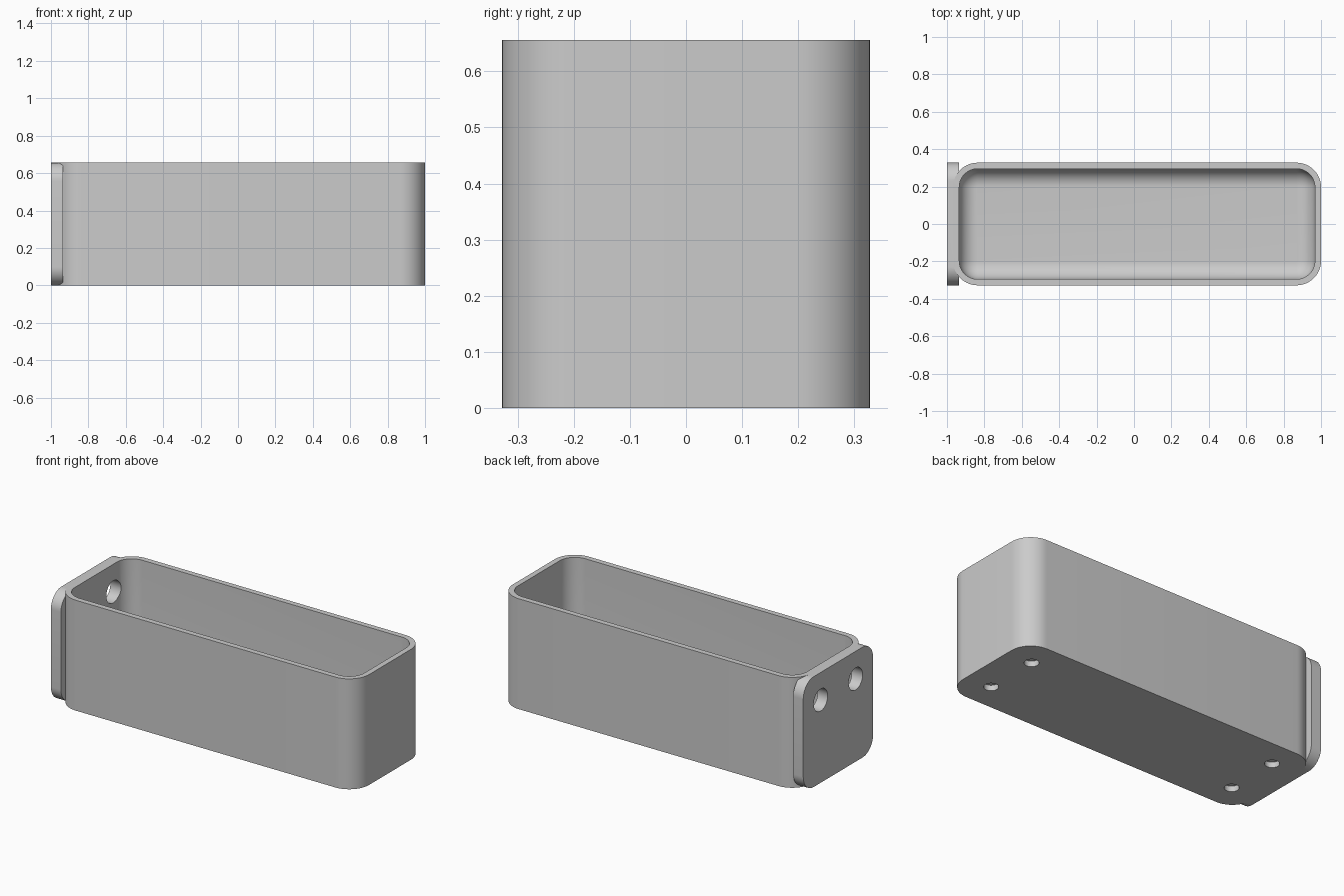
import bpy, bmesh
from math import sin, cos, pi
from mathutils import Matrix, Vector

old = bpy.data.objects.get("Cube")
if old:
    bpy.data.objects.remove(old, do_unlink=True)

U = 2 / 61                      # wall thickness, the basic unit
H = 20 * U                      # height and depth of the bin
LEFT, RIGHT = -1 + U, 1.0       # ends of the bin along x

grey = bpy.data.materials.new("light_grey")
grey.use_nodes = True
grey.diffuse_color = (0.6, 0.6, 0.6, 1)
grey.node_tree.nodes["Principled BSDF"].inputs["Base Color"].default_value = (0.6, 0.6, 0.6, 1)


def outline(w, h, r, steps=14):
    """Rounded rectangle centred on the origin."""
    pts = []
    for q, (sx, sy) in enumerate([(1, 1), (-1, 1), (-1, -1), (1, -1)]):
        for i in range(steps + 1):
            a = (q + i / steps) * pi / 2
            pts.append((sx * (w / 2 - r) + r * cos(a), sy * (h / 2 - r) + r * sin(a)))
    return pts


def loft(name, layers, matrix=None):
    """Solid through a stack of (outline, height) layers."""
    bm = bmesh.new()
    rings = [[bm.verts.new((x, y, z)) for x, y in pts] for pts, z in layers]
    for a, b in zip(rings, rings[1:]):
        for i in range(len(a)):
            j = (i + 1) % len(a)
            bm.faces.new((a[i], a[j], b[j], b[i]))
    bm.faces.new(rings[0][::-1])
    bm.faces.new(rings[-1])
    if matrix:
        bm.transform(matrix)
    bmesh.ops.recalc_face_normals(bm, faces=bm.faces)
    mesh = bpy.data.meshes.new(name)
    bm.to_mesh(mesh)
    bm.free()
    mesh.materials.append(grey)
    ob = bpy.data.objects.new(name, mesh)
    bpy.context.collection.objects.link(ob)
    return ob


def drill(name, radius, depth, matrix):
    """Cylinder used as a hole cutter, running along local z."""
    circle = [(radius * cos(i * pi / 20), radius * sin(i * pi / 20)) for i in range(40)]
    return loft(name, [(circle, -depth), (circle, depth)], matrix)


def combine(target, tool, operation):
    tool.hide_render = True
    mod = target.modifiers.new(operation.lower(), "BOOLEAN")
    mod.operation, mod.solver, mod.object = operation, "EXACT", tool
    bpy.context.view_layer.objects.active = target
    bpy.ops.object.modifier_apply(modifier=mod.name)
    bpy.data.objects.remove(tool, do_unlink=True)


mid = (LEFT + RIGHT) / 2
length = RIGHT - LEFT
center = Matrix.Translation((mid, 0, 0))
# local x -> y, local y -> z, local z -> x
sideways = Matrix(((0, 0, 1, 0), (1, 0, 0, 0), (0, 1, 0, 0), (0, 0, 0, 1)))

# Bin with rounded upright corners
body = outline(length, H, 4 * U)
storage_bin = loft("storage_bin", [(body, 0), (body, H)], center)

# Mounting plate on the right-hand end
plate = outline(H, H, 3 * U)
combine(storage_bin, loft("mounting_plate", [(plate, -1), (plate, -1 + 2 * U)],
                          Matrix.Translation((0, 0, H / 2)) @ sideways), "UNION")

# Cavity with a filleted floor
fillet, floor = 2.9 * U, 2 * U
layers = []
for i in range(13):
    a = i / 12 * pi / 2
    inset = fillet * (1 - sin(a))
    layers.append((outline(length - 2 * U - 2 * inset, H - 2 * U - 2 * inset, 3 * U - inset),
                   floor + fillet * (1 - cos(a))))
layers.append((outline(length - 2 * U, H - 2 * U, 3 * U), H + U))
combine(storage_bin, loft("cavity_cutter", layers, center), "DIFFERENCE")

for side in (-1, 1):
    y = side * 5 * U
    # Screw holes through plate and wall
    combine(storage_bin, drill("screw_hole_cutter", 2 * U, 4 * U,
                               Matrix.Translation((-1, y, 15 * U)) @ sideways), "DIFFERENCE")
    # Shallow round recesses under the floor
    for x in (LEFT + 5 * U, RIGHT - 5 * U):
        combine(storage_bin, drill("foot_recess_cutter", 1.2 * U, U,
                                   Matrix.Translation((x, y, 0))), "DIFFERENCE")

bpy.ops.object.select_all(action="DESELECT")
storage_bin.select_set(True)
bpy.context.view_layer.objects.active = storage_bin
bpy.ops.object.shade_smooth_by_angle(angle=pi / 6)
